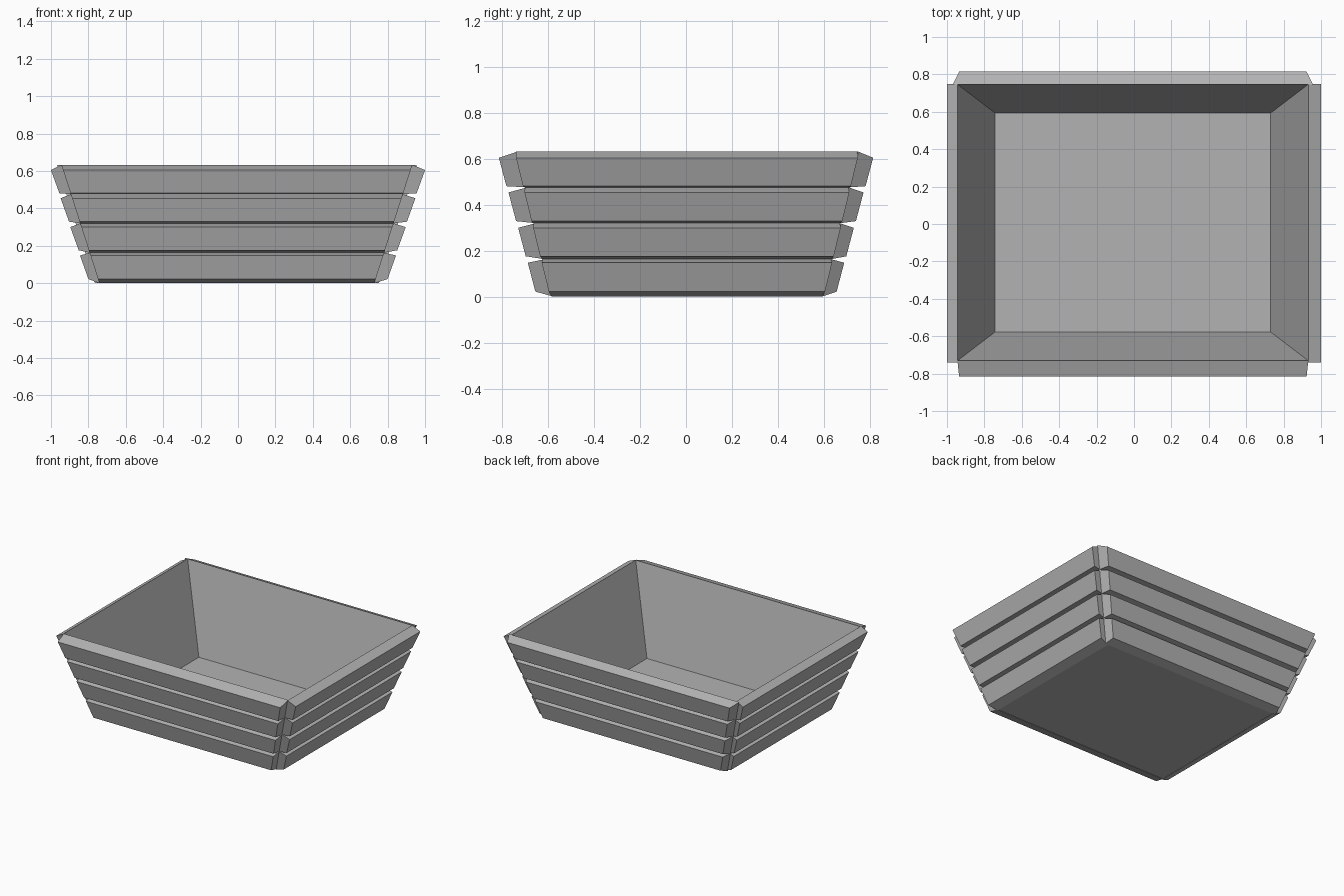
import bpy, bmesh

if "Cube" in bpy.data.objects:
    bpy.data.objects.remove(bpy.data.objects["Cube"])

H = 0.633          # rim height
CX, CY = -0.006, 0.008   # slight offset of the tub

# Dark grey for every part
grey = bpy.data.materials.new("dark_grey")
grey.diffuse_color = (0.45, 0.45, 0.45, 1)
grey.use_nodes = True
grey.node_tree.nodes["Principled BSDF"].inputs["Base Color"].default_value = grey.diffuse_color


def wall_x(z):
    return 0.735 + 0.203 * z / H


def wall_y(z):
    return 0.584 + 0.155 * z / H


def finish(name, bm):
    bmesh.ops.recalc_face_normals(bm, faces=bm.faces)
    me = bpy.data.meshes.new(name)
    bm.to_mesh(me)
    bm.free()
    me.materials.append(grey)
    ob = bpy.data.objects.new(name, me)
    bpy.context.collection.objects.link(ob)
    return ob


def ring(bm, z):
    return [bm.verts.new((CX + sx * wall_x(z), CY + sy * wall_y(z), z))
            for sx, sy in ((-1, -1), (1, -1), (1, 1), (-1, 1))]


# Thin sloping tub: floor and four inner walls
bm = bmesh.new()
low, top = ring(bm, 0.003), ring(bm, H)
bm.faces.new(low)
for i in range(4):
    j = (i + 1) % 4
    bm.faces.new((low[i], low[j], top[j], top[i]))
finish("tub", bm)


def slat(name, section, half, mapper):
    """Tapered board; section = (outward, z, extra half length) points."""
    bm = bmesh.new()
    ends = [[bm.verts.new(mapper(s * (half(z) + e), d, z)) for d, z, e in section]
            for s in (-1, 1)]
    for e in ends:
        bm.faces.new(e)
    for i in range(4):
        j = (i + 1) % 4
        bm.faces.new((ends[0][i], ends[0][j], ends[1][j], ends[1][i]))
    finish(name, bm)


# Heights per slat: inner bottom, outer bottom, outer top, inner top
levels = [(0.0, 0.022, 0.148, 0.163), (0.163, 0.176, 0.300, 0.320),
          (0.320, 0.329, 0.454, 0.476), (0.476, 0.481, 0.605, H)]

for n, (ib, ob, ot, it) in enumerate(levels, 1):
    # End boards, left and right
    for side, s in (("left", -1), ("right", 1)):
        sec = [(wall_x(ib) + CX * s, ib, 0.005), (0.800 + 0.0517 * (n - 1), ob, 0.012),
               (0.845 + 0.0517 * (n - 1), ot, 0.012), (wall_x(it) + CX * s, it, 0.005)]
        slat(f"{side}_slat_{n}", sec, wall_y,
             lambda t, d, z, s=s: (s * d, t + CY * 0.5, z))
    # Long boards, front and back; back ones flare towards the tub
    for side, s in (("front", -1), ("back", 1)):
        e = 0.024 if s > 0 else 0.0
        sec = [(wall_y(ib) + CY * s, ib, e), (0.656 + 0.042 * (n - 1), ob, 0),
               (0.689 + 0.042 * (n - 1), ot, 0), (wall_y(it) + CY * s, it, e)]
        slat(f"{side}_slat_{n}", sec, wall_x,
             lambda t, d, z, s=s: (t + CX, s * d, z))
